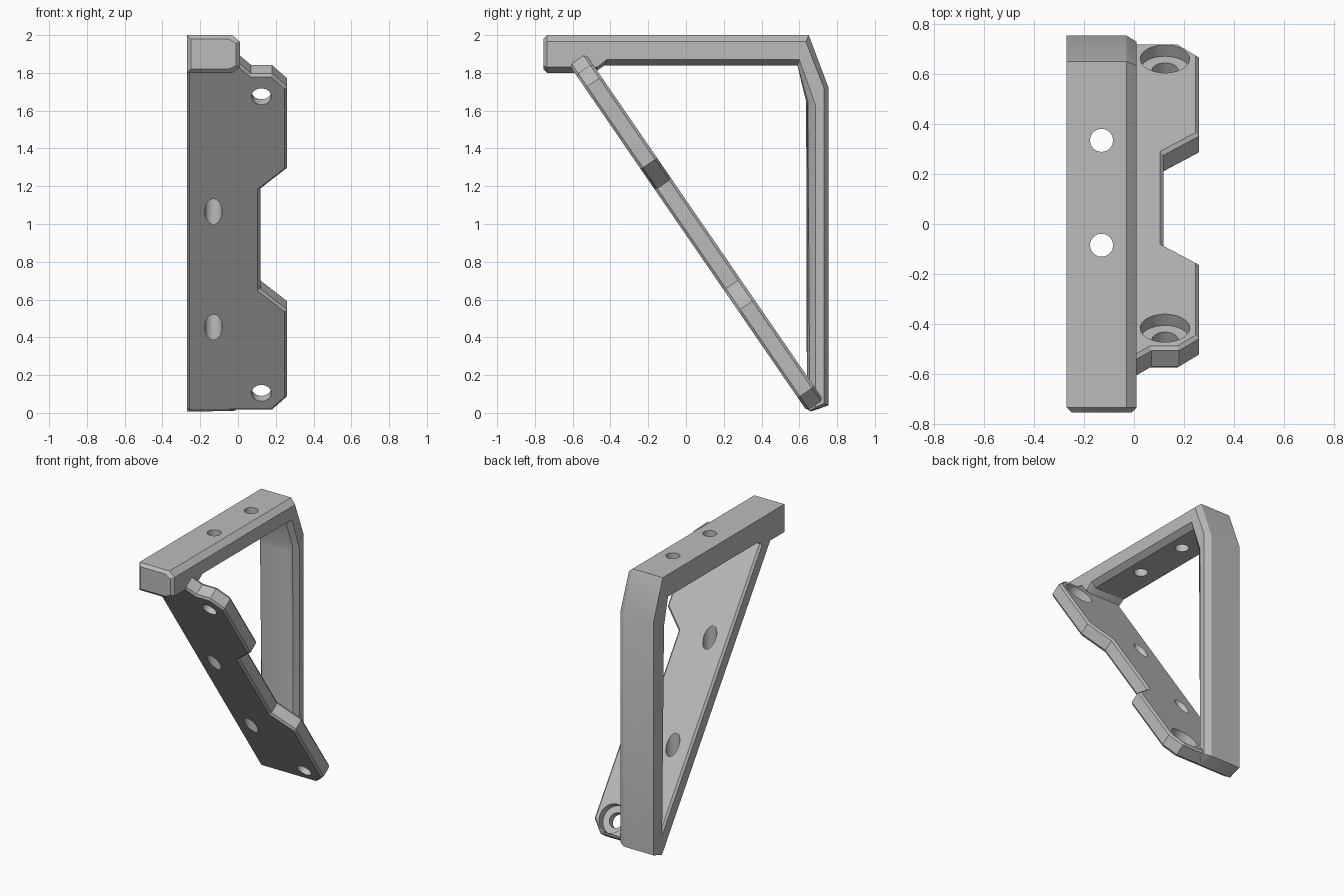
import bpy, bmesh, math
from mathutils import Vector

cube = bpy.data.objects.get("Cube")
if cube:
    bpy.data.objects.remove(cube, do_unlink=True)

grey = bpy.data.materials.new("plain grey")
grey.use_nodes = True
colour = (0.5, 0.5, 0.5, 1)
grey.diffuse_color = colour
grey.node_tree.nodes["Principled BSDF"].inputs["Base Color"].default_value = colour


def loft(name, layers, bevel_test, width):
    """Join matching outlines into a solid, then chamfer the edges of chosen faces."""
    bm = bmesh.new()
    rings = [[bm.verts.new(p) for p in layer] for layer in layers]
    count = len(rings[0])
    for a, b in zip(rings, rings[1:]):
        for i in range(count):
            j = (i + 1) % count
            bm.faces.new((a[i], a[j], b[j], b[i]))
    bm.faces.new(rings[0][::-1])
    bm.faces.new(rings[-1])
    bmesh.ops.dissolve_limit(bm, angle_limit=0.001, verts=bm.verts, edges=bm.edges)
    bmesh.ops.recalc_face_normals(bm, faces=bm.faces)
    edges = {e for f in bm.faces if bevel_test(f.normal) for e in f.edges}
    bmesh.ops.bevel(bm, geom=list(edges), offset=width, segments=1,
                    affect='EDGES', clamp_overlap=True)
    bmesh.ops.recalc_face_normals(bm, faces=bm.faces)
    mesh = bpy.data.meshes.new(name)
    bm.to_mesh(mesh)
    bm.free()
    mesh.materials.append(grey)
    obj = bpy.data.objects.new(name, mesh)
    bpy.context.collection.objects.link(obj)
    return obj


def drill(obj, centre, radius, depth, tilt=0):
    """Cut a round hole with a temporary cylinder."""
    bpy.ops.mesh.primitive_cylinder_add(vertices=40, radius=radius, depth=depth,
                                        location=centre, rotation=(tilt, 0, 0))
    cutter = bpy.context.object
    cutter.hide_render = True
    cutter.data.materials.append(grey)
    mod = obj.modifiers.new("hole", 'BOOLEAN')
    mod.operation = 'DIFFERENCE'
    mod.solver = 'EXACT'
    mod.object = cutter
    bpy.context.view_layer.objects.active = obj
    bpy.ops.object.modifier_apply(modifier=mod.name)
    bpy.data.objects.remove(cutter, do_unlink=True)


# Top bar and back post: one bent profile with a chamfered left side
full = [(-.755, 2), (.65, 2), (.755, 1.72), (.755, .04), (.64, 0),
        (.64, 1.63), (.59, 1.84), (-.43, 1.84), (-.49, 1.8), (-.755, 1.8)]
inset = [(-.755, 1.965), (.635, 1.965), (.73, 1.72), (.73, .05), (.685, .03),
         (.685, 1.63), (.6, 1.87), (-.42, 1.87), (-.47, 1.83), (-.755, 1.83)]
layers = [[(x, y, z) for y, z in outline]
          for x, outline in ((-.27, full), (-.03, full), (.01, inset))]
frame = loft("bent_frame", layers, lambda n: n.y < -0.99, 0.027)

# Sloping plate with a notched mounting flange
slope = 1.456
normal = Vector((0, slope, 1)).normalized()
thick = 0.105


def on_plate(x, z):
    return Vector((x, -.61 + (1.83 - z) / slope, z))


outline = [(-.27, 1.84), (.01, 1.84), (.07, 1.79), (.18, 1.79), (.26, 1.72),
           (.26, 1.29), (.118, 1.18), (.118, .65), (.26, .54),
           (.26, .08), (.18, .01), (-.27, .01)]
lower = [on_plate(x, z) for x, z in outline]
upper = [p + normal * thick for p in lower]
plate = loft("sloping_plate", [lower, upper],
             lambda n: abs(n.dot(normal)) > 0.99, 0.014)

# Upright holes through the top bar and the plate
for y in (-.085, .335):
    for part in (frame, plate):
        drill(part, (-.13, y, 1), .046, 3)

# Counterbored screw holes in the flange
tilt = -math.atan(slope)
for z in (1.675, .105):
    base = on_plate(.124, z)
    drill(plate, base, .052, .5, tilt)
    drill(plate, base + normal * (thick + .045), .099, .2, tilt)

# Smooth the round holes, keep the chamfers crisp
bpy.ops.object.select_all(action='DESELECT')
for part in (frame, plate):
    part.select_set(True)
bpy.context.view_layer.objects.active = frame
bpy.ops.object.shade_smooth_by_angle(angle=math.radians(30))
